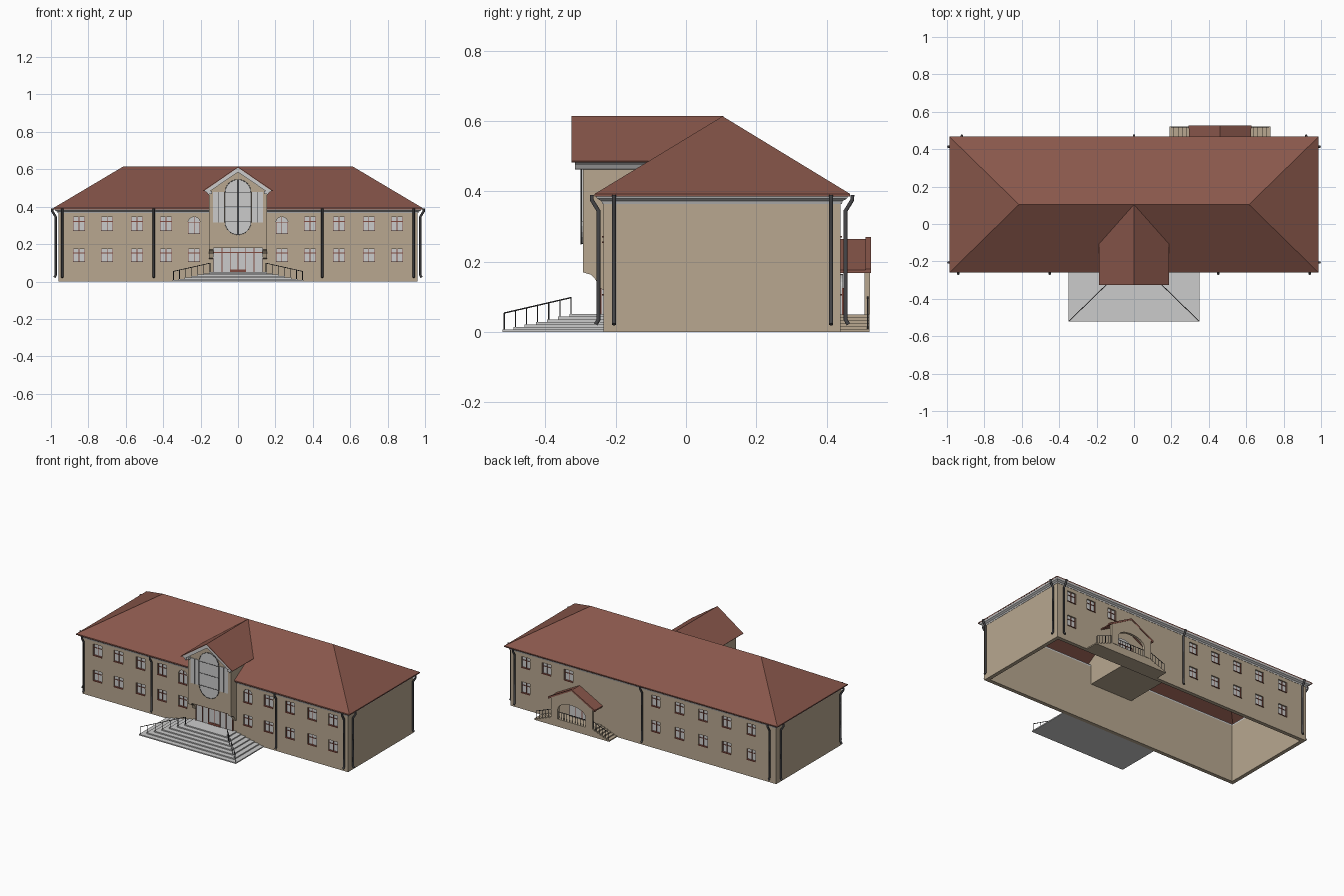
import bpy, bmesh
from math import sin, cos, pi

if "Cube" in bpy.data.objects:
    bpy.data.objects.remove(bpy.data.objects["Cube"])

def material(name, rgb):
    m = bpy.data.materials.new(name)
    m.diffuse_color = (*rgb, 1)
    m.use_nodes = True
    m.node_tree.nodes["Principled BSDF"].inputs["Base Color"].default_value = m.diffuse_color
    return m

BEIGE = material("plaster", (.48, .39, .28))
RED = material("roof_tile", (.25, .095, .07))
BROWN = material("frame_brown", (.22, .07, .05))
DARK = material("dark_metal", (.06, .06, .065))

def finish(bm, name, mat=None, recalc=True):
    if recalc:
        bmesh.ops.recalc_face_normals(bm, faces=bm.faces)
    me = bpy.data.meshes.new(name)
    bm.to_mesh(me)
    bm.free()
    if mat:
        me.materials.append(mat)
    ob = bpy.data.objects.new(name, me)
    bpy.context.collection.objects.link(ob)
    return ob

def prism(bm, pts, a, b, axis='y'):
    """Extrude a closed outline: (x, z) along y, or (y, z) along x."""
    put = (lambda p, t: (p[0], t, p[1])) if axis == 'y' else (lambda p, t: (t, p[0], p[1]))
    lo = [bm.verts.new(put(p, a)) for p in pts]
    hi = [bm.verts.new(put(p, b)) for p in pts]
    bm.faces.new(lo)
    bm.faces.new(hi[::-1])
    n = len(pts)
    for i in range(n):
        j = (i + 1) % n
        bm.faces.new((lo[i], hi[i], hi[j], lo[j]))

def rect(x0, x1, z0, z1):
    return [(x0, z0), (x1, z0), (x1, z1), (x0, z1)]

def box(bm, x0, x1, y0, y1, z0, z1):
    prism(bm, rect(x0, x1, z0, z1), y0, y1)

def arc(cx, cz, rx, rz, a0, a1, n=12):
    return [(cx + rx * cos(a0 + (a1 - a0) * i / n), cz + rz * sin(a0 + (a1 - a0) * i / n)) for i in range(n + 1)]

def arched(cx, w, z0, z1, rise):
    return [(cx - w / 2, z0), (cx + w / 2, z0)] + arc(cx, z1 - rise, w / 2, rise, 0, pi)

def loft(name, sections, mat, closed=False):
    """Rectangular rings around the main block; each section is (offset, z)."""
    bm = bmesh.new()
    rings = [[bm.verts.new((sx * (.96 + o), .1025 + sy * (.3375 + o), z))
              for sx, sy in ((-1, -1), (1, -1), (1, 1), (-1, 1))] for o, z in sections]
    pairs = list(zip(rings, rings[1:])) + ([(rings[-1], rings[0])] if closed else [])
    for r, s in pairs:
        for i in range(4):
            j = (i + 1) % 4
            bm.faces.new((r[i], r[j], s[j], s[i]))
    return finish(bm, name, mat)

def tubes(name, paths, radius, mat):
    cu = bpy.data.curves.new(name, 'CURVE')
    cu.dimensions = '3D'
    cu.bevel_depth = radius
    cu.bevel_resolution = 1
    cu.use_fill_caps = True
    for path in paths:
        sp = cu.splines.new('POLY')
        sp.points.add(len(path) - 1)
        for p, co in zip(sp.points, path):
            p.co = (*co, 1)
    cu.materials.append(mat)
    ob = bpy.data.objects.new(name, cu)
    bpy.context.collection.objects.link(ob)

# Hollow main walls, open below, and grey cornice
walls = loft("main_walls", [(0, 0), (0, .38), (-.025, .38), (-.025, 0)], BEIGE, True)
loft("cornice", [(-.025, .375), (.003, .365), (.006, .373), (.018, .38), (.022, .39), (-.025, .39)], None, True)

# Windows: recessed openings, panes, bars and sills on both long sides
cut, glass, bars = bmesh.new(), bmesh.new(), bmesh.new()
def window(cx, z0, z1, face, d, arch=False):
    w = .064
    pts = arched(cx, w, z0, z1, .03) if arch else rect(cx - w / 2, cx + w / 2, z0, z1)
    prism(cut, pts, face - d * .01, face + d * .012)
    prism(glass, pts, face + d * .009, face + d * .0125)
    f0, f1 = sorted((face + d * .005, face + d * .010))
    box(bars, cx - .0015, cx + .0015, f0, f1, z0, z1)
    zt = z0 + (z1 - z0) * .68
    box(bars, cx - w / 2, cx + w / 2, f0, f1, zt - .0015, zt + .0015)
    for s in (-1, 1):
        xe = cx + s * (w / 2 - .0015)
        box(bars, xe - .0015, xe + .0015, f0, f1, z0, z1 - (.03 if arch else 0))
    s0, s1 = sorted((face - d * .004, face + d * .010))
    box(bars, cx - w / 2, cx + w / 2, s0, s1, z0 - .001, z0 + .003)

for s in (-1, 1):
    for x in (.235, .385, .54, .7, .85):
        window(s * x, .105, .175, -.235, 1)
        if x > .3:
            window(s * x, .27, .345, -.235, 1)
    window(s * .235, .255, .345, -.235, 1, True)
for x in (-.09, -.26, -.43, -.60, -.78):
    for z in (.105, .27):
        window(x, z, z + .072, .44, -1)
for x in (.54, .7, .85):
    window(x, .27, .342, .44, -1)
window(.85, .105, .177, .44, -1)
cutter = finish(cut, "window_cutter")
cutter.hide_render = True
mod = walls.modifiers.new("openings", 'BOOLEAN')
mod.object = cutter
mod.solver = 'EXACT'
bpy.context.view_layer.objects.active = walls
bpy.ops.object.modifier_apply(modifier=mod.name)
bpy.data.objects.remove(cutter)
finish(glass, "window_panes")
finish(bars, "window_bars", BROWN)

# Hipped main roof with a thin eave edge
bm = bmesh.new()
E = [(-.987, -.26), (.987, -.26), (.987, .467), (-.987, .467)]
low = [bm.verts.new((*p, .386)) for p in E]
a, b, c, d = [bm.verts.new((*p, .393)) for p in E]
l, r = bm.verts.new((-.615, .104, .614)), bm.verts.new((.615, .104, .614))
for f in ((a, b, r, l), (b, c, r), (c, d, l, r), (d, a, l)):
    bm.faces.new(f)
for i in range(4):
    t = (a, b, c, d)
    bm.faces.new((low[i], low[(i + 1) % 4], t[(i + 1) % 4], t[i]))
finish(bm, "main_roof", RED)

# Central gabled bay, its inner part, and side brackets
def gable(z):
    return [(-.155, z), (.155, z), (.155, .49), (0, .598), (-.155, .49)]
bm = bmesh.new()
prism(bm, gable(.18), -.293, -.215)
prism(bm, gable(.26), -.215, .1)
for s in (-1, 1):
    prism(bm, [(-.235, .12), (-.25, .127), (-.256, .148), (-.27, .163), (-.293, .17), (-.293, .18), (-.235, .18)],
          s * .132, s * .155, 'x')
finish(bm, "front_bay", BEIGE)

bm = bmesh.new()
v = {s: [bm.verts.new((s * .187, y, .486)) for y in (-.325, -.1)] for s in (-1, 1)}
f, k = bm.verts.new((0, -.325, .614)), bm.verts.new((0, .106, .614))
bm.faces.new((v[-1][0], f, k, v[-1][1]))
bm.faces.new((f, v[1][0], v[1][1], k))
ob = finish(bm, "bay_roof", RED)
ob.modifiers.new("thickness", 'SOLIDIFY').thickness = .005

# Raking cornice and side returns of the bay
bm = bmesh.new()
for s in (-1, 1):
    prism(bm, [(0, .611), (s * .183, .484), (s * .148, .484), (0, .585)], -.319, -.293)
    prism(bm, [(s * .155, .462), (s * .16, .465), (s * .166, .475), (s * .18, .485), (s * .155, .5)], -.316, -.1)
    box(bm, min(s * .138, s * .16), max(s * .138, s * .16), -.312, -.293, .468, .484)
finish(bm, "bay_cornice")

# Large bay window: tall round-ended centre with side lights
stadium = arc(0, .475, .07, .07, 0, pi) + arc(0, .32, .07, .07, pi, 2 * pi)
bm = bmesh.new()
prism(bm, stadium, -.299, -.292)
for s in (-1, 1):
    box(bm, min(s * .076, s * .134), max(s * .076, s * .134), -.297, -.292, .315, .478)
finish(bm, "bay_window_panes")
loop = [(x, -.299, z) for x, z in stadium]
paths = [loop + [loop[0]], [(0, -.299, .25), (0, -.299, .545)]]
paths += [[(-.07, -.299, z), (.07, -.299, z)] for z in (.32, .4, .475)]
paths += [[(s * .105, -.297, .315), (s * .105, -.297, .478)] for s in (-1, 1)]
tubes("bay_window_bars", paths, .0016, DARK)

# Entrance screen with double door
bm = bmesh.new()
box(bm, -.132, .132, -.243, -.234, .05, .185)
finish(bm, "entrance_glass")
bm = bmesh.new()
for x in (-.132, -.085, -.042, 0, .042, .085, .132):
    box(bm, x - .002, x + .002, -.247, -.24, .05, .155 if x == 0 else .187)
for z in (.155, .186):
    box(bm, -.134, .134, -.247, -.24, z - .002, z + .002)
box(bm, -.042, .042, -.246, -.24, .05, .065)
finish(bm, "entrance_frame", BROWN)

# Front steps on three sides, with diagonal railings
bm = bmesh.new()
for i in range(7):
    t = i / 6
    box(bm, -.35 + .195 * t, .35 - .195 * t, -.522 + .19 * t, -.235, .0073 * i, .0073 * (i + 1))
finish(bm, "front_steps")
paths = []
for s in (-1, 1):
    pos = [(s * (.345 - .195 * i / 6), -.517 + .19 * i / 6, .0073 * (i + 1)) for i in range(7)]
    paths += [[(x, y, z - .004), (x, y, z + .047)] for x, y, z in pos]
    paths.append([(x, y, z + .047) for x, y, z in (pos[0], pos[-1])])
tubes("front_railings", paths, .002, DARK)

# Rear porch: platform, two side stairs, arched front wall and small roof
C = .46
bm = bmesh.new()
for i in range(6):
    h = .27 - .022 * i
    box(bm, C - h, C + h, .435, .522, .0083 * i, .0083 * (i + 1))
finish(bm, "porch_steps", BEIGE)
bm = bmesh.new()
arch = arc(C, .115, .1, .05, 0, pi)
outline = ([(C - .15, .05), (C - .1, .05)] + arch[::-1] + [(C + .1, .05), (C + .15, .05), (C + .15, .18), (C, .262), (C - .15, .18)])
prism(bm, outline, .508, .524)
finish(bm, "porch_front", BEIGE)
bm = bmesh.new()
prism(bm, [(C - .165, .168), (C, .257), (C + .165, .168), (C + .165, .176), (C, .265), (C - .165, .176)], .435, .524)
prism(bm, [(C - .168, .168), (C, .26), (C + .168, .168), (C + .168, .18), (C, .271), (C - .168, .18)], .51, .526)
finish(bm, "porch_roof", RED)
bm = bmesh.new()
prism(bm, arched(C, .14, .05, .165, .045), .438, .446)
finish(bm, "rear_door_glass")
bm = bmesh.new()
for x in (-.07, -.023, .023, .07):
    box(bm, C + x - .002, C + x + .002, .444, .449, .05, .125)
box(bm, C - .07, C + .07, .444, .449, .122, .126)
finish(bm, "rear_door_frame", BROWN)
paths = [[(C - .1, .516, .095), (C + .1, .516, .095)]]
paths += [[(C - .1 + .02 * i, .516, .05), (C - .1 + .02 * i, .516, .095)] for i in range(11)]
for s in (-1, 1):
    pos = [(C + s * (.26 - .022 * i), .517, .0083 * (i + 1)) for i in range(6)]
    paths += [[(x, y, z - .004), (x, y, z + .05)] for x, y, z in pos]
    paths.append([(x, y, z + .05) for x, y, z in (pos[0], pos[-1])])
tubes("porch_railings", paths, .002, DARK)

# Rainwater pipes with a bend up to the eaves
shape = [(.033, .39), (.033, .376), (.014, .345), (.014, .035), (.022, .022)]
spots = [(x, -.235, 0, -1) for x in (-.94, -.45, .45, .94)] + [(x, .44, 0, 1) for x in (-.92, 0, .92)]
spots += [(s * .96, y, s, 0) for s in (-1, 1) for y in (-.205, .413)]
tubes("downpipes", [[(x + nx * o, y + ny * o, z) for o, z in shape] for x, y, nx, ny in spots], .0065, DARK)
